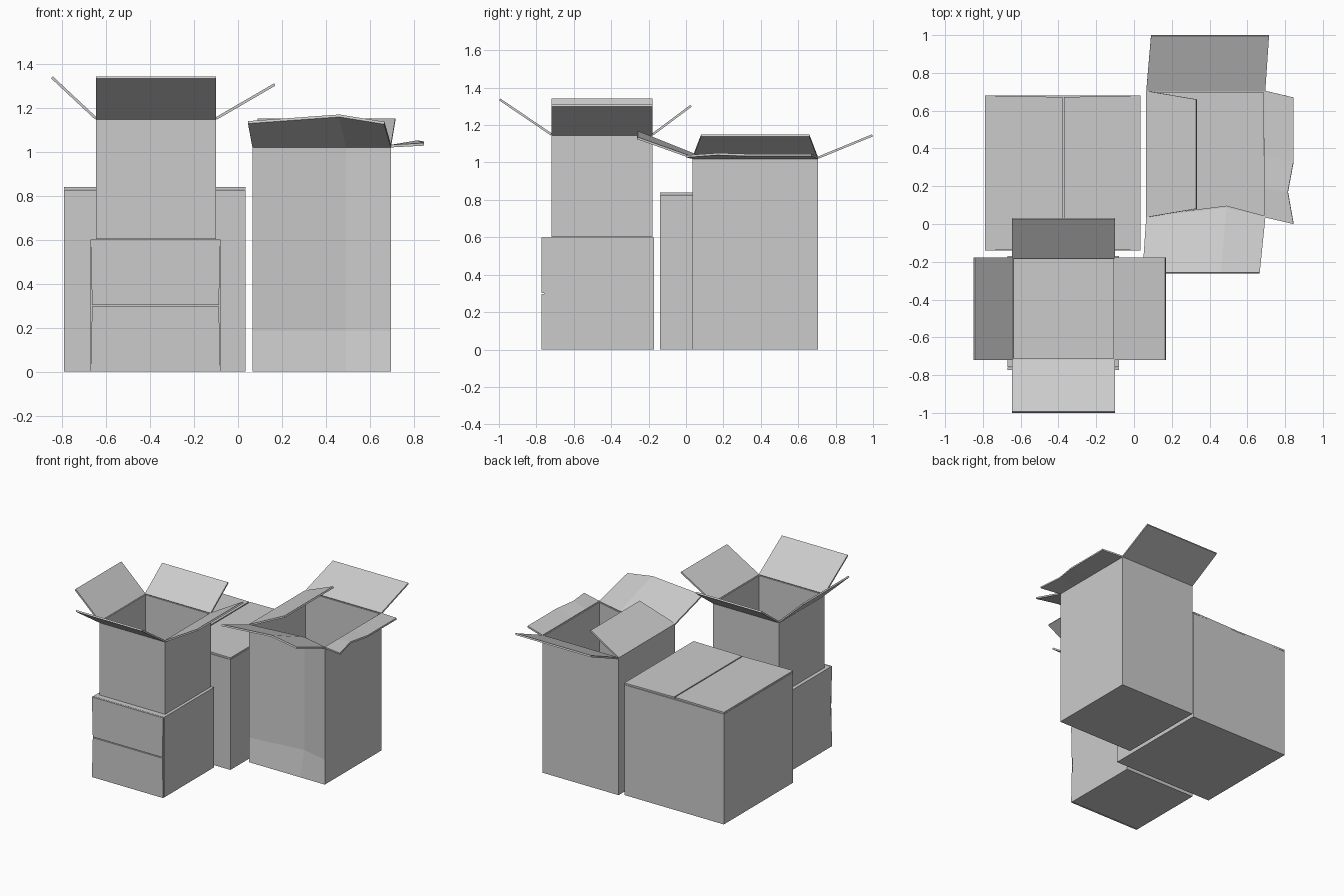
import bpy, bmesh
from mathutils import Vector

if "Cube" in bpy.data.objects:
    bpy.data.objects.remove(bpy.data.objects["Cube"])

T = 0.012  # cardboard thickness


def make(name, verts, faces, thick=0.0, offset=0.0):
    me = bpy.data.meshes.new(name)
    bm = bmesh.new()
    vs = [bm.verts.new(v) for v in verts]
    for f in faces:
        bm.faces.new([vs[i] for i in f])
    bmesh.ops.recalc_face_normals(bm, faces=bm.faces)
    bm.to_mesh(me)
    bm.free()
    ob = bpy.data.objects.new(name, me)
    bpy.context.collection.objects.link(ob)
    if thick:
        m = ob.modifiers.new("thickness", 'SOLIDIFY')
        m.thickness, m.offset = thick, offset
    return ob


def prism(name, base, direction):
    """Closed solid made by sweeping a flat outline along a direction."""
    n = len(base)
    d = Vector(direction)
    verts = [Vector(p) for p in base] + [Vector(p) + d for p in base]
    faces = [list(range(n)), list(range(n, 2 * n))]
    faces += [[i, (i + 1) % n, n + (i + 1) % n, n + i] for i in range(n)]
    return make(name, verts, faces)


def rect(x0, x1, y0, y1, z):
    return [(x0, y0, z), (x1, y0, z), (x1, y1, z), (x0, y1, z)]


def flap(name, hinge, edge):
    """Thin strip between a hinge polyline and a free edge polyline."""
    n = len(hinge)
    return make(name, hinge + edge,
                [[i, i + 1, n + i + 1, n + i] for i in range(n - 1)], T)


def walls(name, rings):
    """Open-topped carton from stacked rings, with a closed bottom."""
    n = len(rings[0])
    faces = [list(range(n))]
    for r in range(len(rings) - 1):
        for i in range(n):
            j = (i + 1) % n
            faces.append([r * n + i, r * n + j, (r + 1) * n + j, (r + 1) * n + i])
    ob = make(name, sum(rings, []), faces)
    # the bottom must face down so that thickness grows inward
    if ob.data.polygons[0].normal.z > 0:
        ob.data.flip_normals()
    m = ob.modifiers.new("thickness", 'SOLIDIFY')
    m.thickness, m.offset = T, -1
    return ob


# Closed carton at the back left, seam on top along y
prism("closed_carton_body", rect(-0.79, 0.035, -0.14, 0.68, 0), (0, 0, 0.826))
for side, xo, xi in (("left", -0.79, -0.379), ("right", 0.035, -0.371)):
    prism("closed_carton_flap_" + side,
          [(xo, -0.14, 0.828), (xi, -0.132, 0.828), (xi, 0.672, 0.828), (xo, 0.68, 0.828)],
          (0, 0, T))

# Carton lying on its side at the front left, seam on the front face
prism("lower_carton_body", rect(-0.67, -0.08, -0.758, -0.17, 0), (0, 0, 0.6))
for side, zo, zi in (("bottom", 0, 0.297), ("top", 0.6, 0.303)):
    prism("lower_carton_flap_" + side,
          [(-0.67, -0.76, zo), (-0.663, -0.76, zi), (-0.087, -0.76, zi), (-0.08, -0.76, zo)],
          (0, -T, 0))

# Open carton stacked on top of it
x0, x1, y0, y1, z = -0.645, -0.1, -0.72, -0.178, 1.15
walls("upper_carton_walls", [rect(x0, x1, y0, y1, 0.602), rect(x0, x1, y0, y1, z)])
flap("upper_carton_flap_left", [(x0, y0, z), (x0, y1, z)],
     [(-0.846, y0, 1.338), (-0.846, y1, 1.338)])
flap("upper_carton_flap_right", [(x1, y0, z), (x1, y1, z)],
     [(0.167, y0, 1.305), (0.167, y1, 1.305)])
flap("upper_carton_flap_front", [(x0, y0, z), (x1, y0, z)],
     [(x0, -0.996, 1.337), (x1, -0.996, 1.337)])
flap("upper_carton_flap_back", [(x0, y1, z), (x1, y1, z)],
     [(x0, 0.027, 1.303), (x1, 0.027, 1.303)])

# Tall open carton at the right, front wall buckled inward
x0, x1, y0, y1, z = 0.065, 0.695, 0.035, 0.705, 1.025


def ring(z, dent):
    return [(x0, y0, z), (0.49, y0 + dent, z), (x1, y0, z), (x1, y1, z), (x0, y1, z)]


walls("tall_carton_walls", [ring(0, 0), ring(0.185, 0.05), ring(z, 0.05)])
flap("tall_carton_flap_back", [(x0, y1, z), (x1, y1, z)],
     [(0.09, 0.997, 1.145), (0.715, 0.997, 1.145)])
flap("tall_carton_flap_left", [(x0, y0, z), (x0, y1, z)],
     [(0.33, 0.08, 1.143), (0.33, 0.66, 1.143)])
flap("tall_carton_flap_front", [(x0, y0, z), (0.49, y0 + 0.05, z), (x1, y0, z)],
     [(0.045, -0.26, 1.133), (0.46, -0.26, 1.163), (0.665, -0.26, 1.13)])
flap("tall_carton_flap_right",
     [(x1, y0, z), (x1, 0.19, z), (x1, 0.36, z), (x1, y1, z)],
     [(0.845, 0.0, 1.033), (0.815, 0.17, 1.045), (0.845, 0.33, 1.04), (0.845, 0.67, 1.04)])
